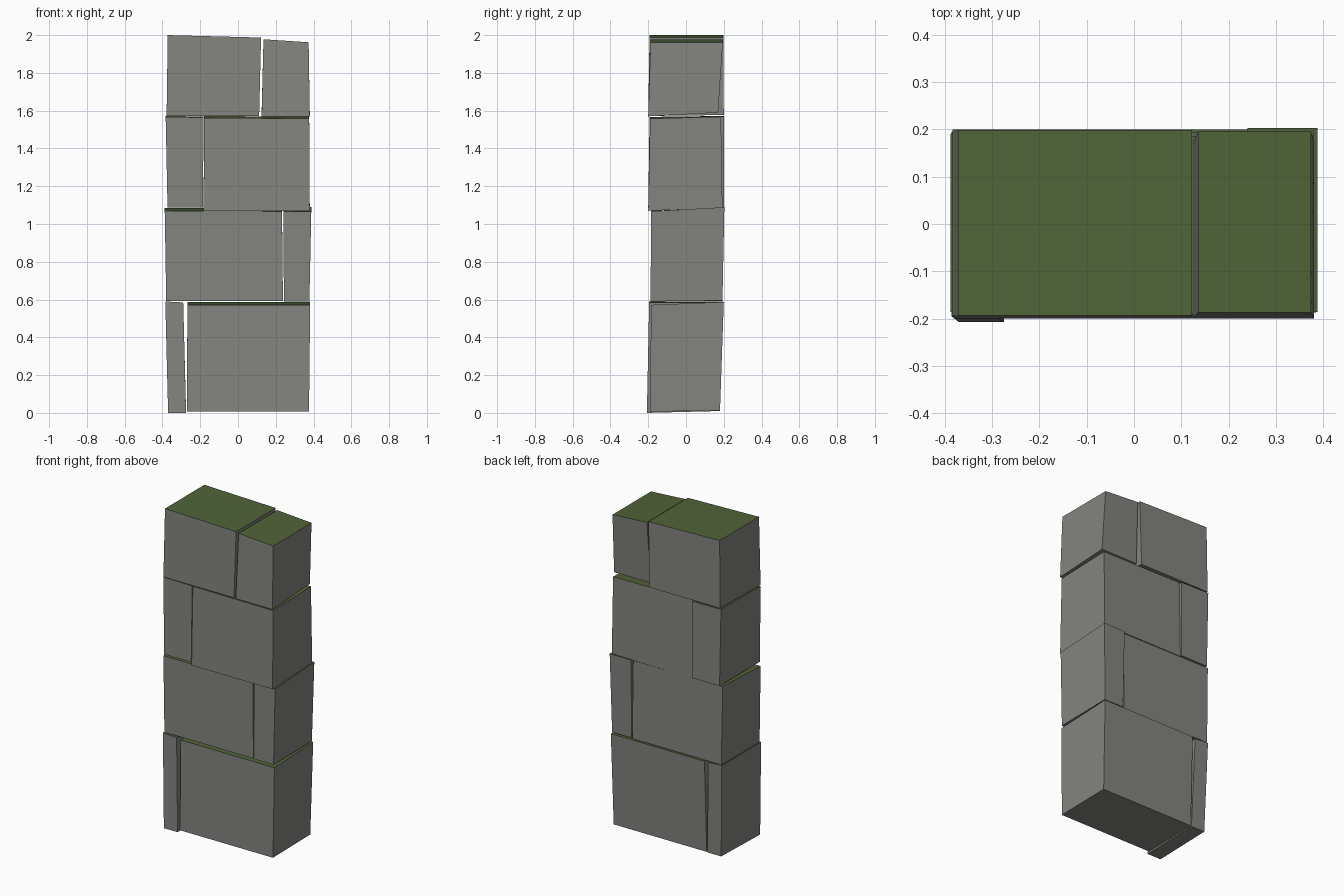
import bpy
import bmesh

if "Cube" in bpy.data.objects:
    bpy.data.objects.remove(bpy.data.objects["Cube"])


def material(name, color):
    m = bpy.data.materials.new(name)
    m.diffuse_color = (*color, 1)
    m.use_nodes = True
    m.node_tree.nodes["Principled BSDF"].inputs["Base Color"].default_value = m.diffuse_color
    return m


STONE = material("grey stone", (0.23, 0.23, 0.215))
MOSS = material("moss green", (0.082, 0.126, 0.04))

# Each block is a slightly skewed box:
# bottom x left/right, top x left/right, bottom y front/back, top y front/back,
# bottom z, its rise front to back, top z left/right, its rise front to back
BLOCKS = {
    "course_1_small_block": (-.37, -.275, -.385, -.29, -.207, .18, -.195, .195,
                             .0, .01, .59, .585, .0),
    "course_1_large_block": (-.27, .376, -.268, .382, -.19, .18, -.185, .2,
                             .007, .005, .572, .572, .015),
    "course_2_large_block": (-.38, .238, -.388, .233, -.187, .193, -.186, .19,
                             .592, .0, 1.07, 1.067, .015),
    "course_2_small_block": (.243, .378, .24, .388, -.187, .193, -.186, .203,
                             .59, .005, 1.065, 1.067, .022),
    "course_3_small_block": (-.373, -.185, -.383, -.183, -.2, .2, -.193, .2,
                             1.088, .0, 1.567, 1.564, .005),
    "course_3_large_block": (-.182, .38, -.18, .377, -.2, .193, -.19, .185,
                             1.07, .015, 1.562, 1.558, .01),
    "course_4_large_block": (-.378, .112, -.372, .122, -.2, .2, -.193, .198,
                             1.572, .005, 2.0, 1.987, .0),
    "course_4_small_block": (.125, .38, .135, .374, -.2, .17, -.187, .195,
                             1.57, .02, 1.978, 1.962, .0),
}


def block(name, xlb, xrb, xlt, xrt, yfb, ybb, yft, ybt, zb, rb, ztl, ztr, rt):
    bm = bmesh.new()
    bmesh.ops.create_cube(bm, size=2)
    for v in bm.verts:
        right, back, top = (c > 0 for c in v.co)
        if top:
            v.co = (xrt if right else xlt, ybt if back else yft,
                    (ztr if right else ztl) + (rt if back else 0))
        else:
            v.co = (xrb if right else xlb, ybb if back else yfb,
                    zb + (rb if back else 0))
    bm.normal_update()
    # Moss grows on the upward faces only
    for f in bm.faces:
        f.material_index = 1 if f.normal.z > 0.7 else 0
    mesh = bpy.data.meshes.new(name)
    bm.to_mesh(mesh)
    bm.free()
    mesh.materials.append(STONE)
    mesh.materials.append(MOSS)
    bpy.context.collection.objects.link(bpy.data.objects.new(name, mesh))


for block_name, shape in BLOCKS.items():
    block(block_name, *shape)
